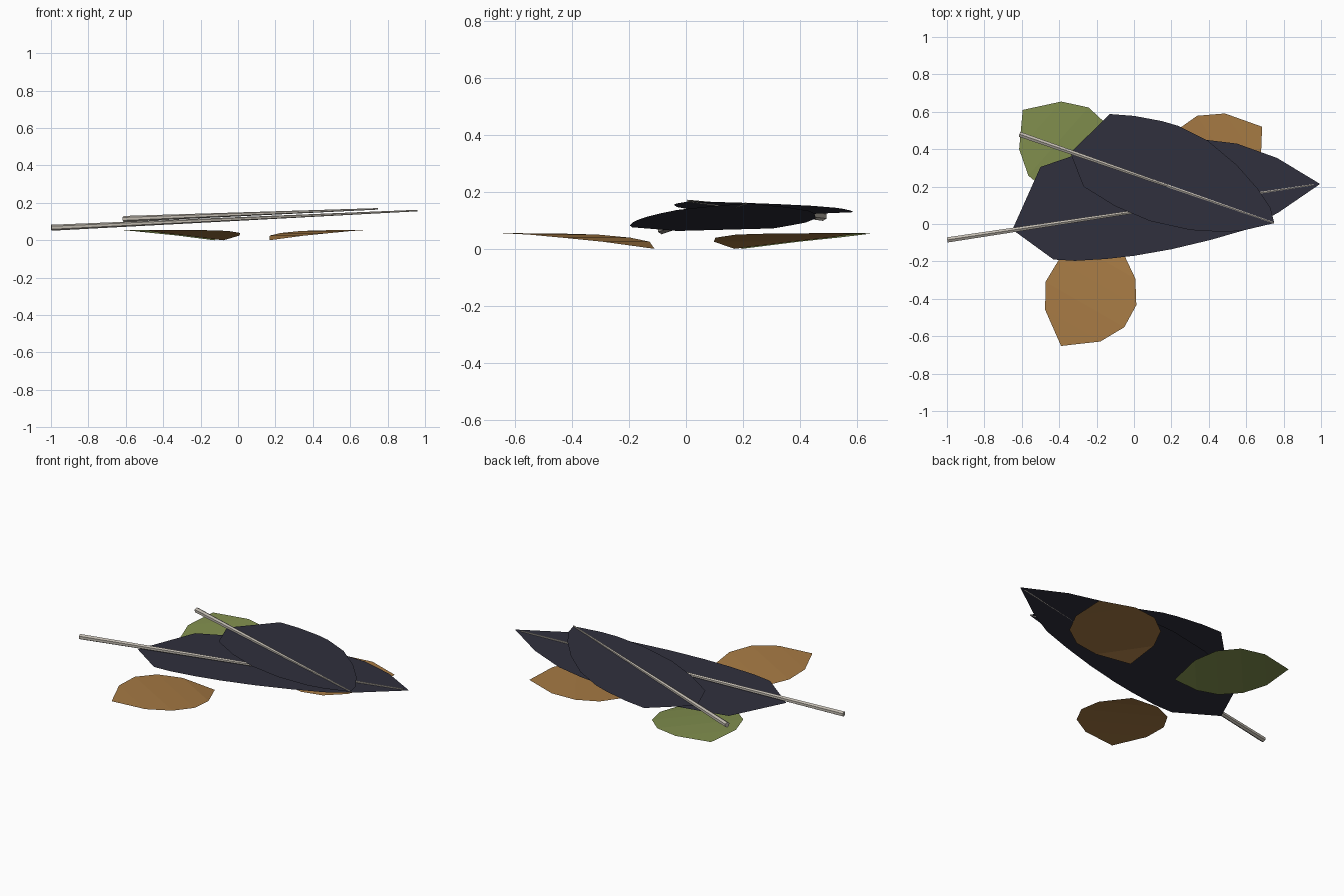
import bpy, bmesh
from mathutils import Vector

if "Cube" in bpy.data.objects:
    bpy.data.objects.remove(bpy.data.objects["Cube"])


def material(name, rgb):
    m = bpy.data.materials.new(name)
    m.diffuse_color = (*rgb, 1)
    m.use_nodes = True
    m.node_tree.nodes["Principled BSDF"].inputs["Base Color"].default_value = m.diffuse_color
    return m


DARK = material("dark_slate", (0.029, 0.029, 0.047))
QUILL = material("pale_quill", (0.53, 0.49, 0.43))
GREEN = material("olive_green", (0.225, 0.28, 0.078))
ORANGE = material("autumn_orange", (0.385, 0.196, 0.058))


def finish(name, bm, mat, upward=False):
    if upward:  # sheets face up
        for f in bm.faces:
            f.normal_update()
            if f.normal.z < 0:
                f.normal_flip()
    me = bpy.data.meshes.new(name)
    bm.to_mesh(me)
    bm.free()
    me.materials.append(mat)
    ob = bpy.data.objects.new(name, me)
    bpy.context.collection.objects.link(ob)
    return ob


# Feather vane: flat outline lying in a plane tilted along x
def vane(name, outline, z0, slope):
    bm = bmesh.new()
    bm.faces.new([bm.verts.new((x, y, z0 + slope * x)) for x, y in outline])
    finish(name, bm, DARK, True)


# Feather shaft: tapered six-sided rod
def shaft(name, a, b, r1, r2):
    a, b = Vector(a), Vector(b)
    d = b - a
    bm = bmesh.new()
    bmesh.ops.create_cone(bm, cap_ends=True, segments=6, radius1=r1, radius2=r2, depth=d.length)
    ob = finish(name, bm, QUILL)
    ob.location = (a + b) / 2
    ob.rotation_mode = 'QUATERNION'
    ob.rotation_quaternion = d.to_track_quat('Z', 'Y')


# Leaf: ten-sided sheet bending down from its raised tip to its base
LEAF = [(0, 0, .055), (.125, .17, .054), (.255, .243, .050),
        (.39, .24, .039), (.51, .165, .025), (.625, 0, 0)]


def leaf(name, tip, base, mat):
    tip, base = Vector(tip), Vector(base)
    d = (base - tip).normalized()
    p = Vector((d.y, -d.x))
    bm = bmesh.new()
    rows = []
    for s, w, z in LEAF:
        sides = (-w, w) if w else (0,)
        rows.append([bm.verts.new((*(tip + d * s + p * k), z)) for k in sides])
    for r, q in zip(rows, rows[1:]):
        bm.faces.new(r + q[::-1])
    finish(name, bm, mat, True)


vane("lower_feather_vane",
     [(-.65, -.03), (-.43, -.19), (-.315, -.197), (-.15, -.187), (0, -.17), (.2, -.135),
      (.41, -.085), (.6, -.03), (.77, .06), (.995, .214), (.765, .353), (.55, .43),
      (.385, .45), (.1, .455), (-.15, .42), (-.34, .36), (-.5, .305)], .101, .059)
shaft("lower_feather_shaft", (-.998, -.085, .067), (.96, .21, .159), .016, .004)

vane("upper_feather_vane",
     [(.75, .005), (.73, .085), (.66, .19), (.55, .315), (.395, .445), (.235, .525),
      (.15, .55), (0, .578), (-.13, .588), (-.34, .38), (-.27, .2), (-.1, .095),
      (.085, .016), (.3, -.032), (.49, -.043), (.59, -.033)], .134, .042)
shaft("upper_feather_shaft", (-.612, .48, .114), (.748, .006, .168), .016, .004)

leaf("front_leaf", (-.39, -.652), (-.077, -.108), ORANGE)
leaf("right_leaf", (.685, .52), (.167, .17), ORANGE)
leaf("left_leaf", (-.595, .61), (-.127, .196), GREEN)
